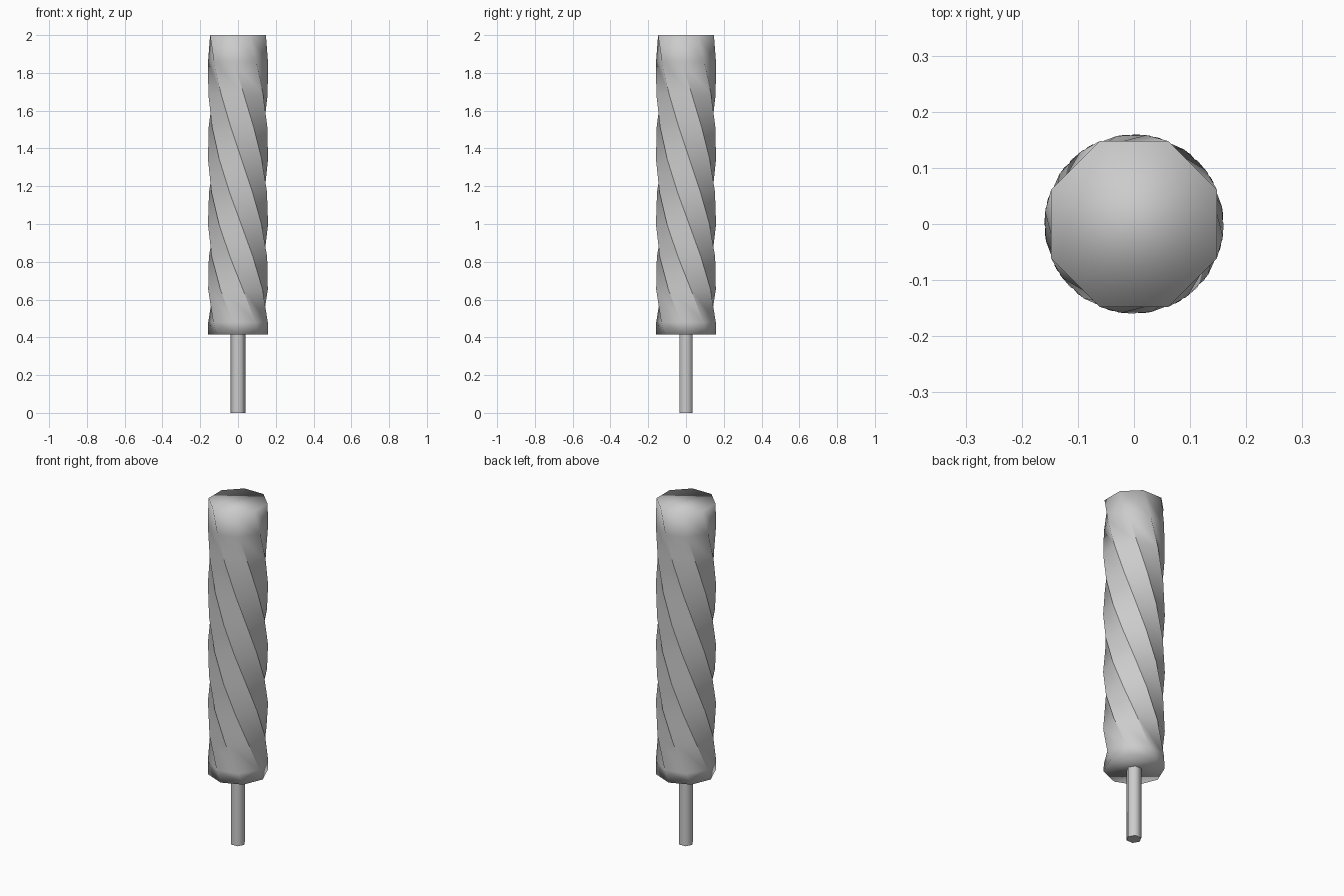
import bpy, bmesh, math

if "Cube" in bpy.data.objects:
    bpy.data.objects.remove(bpy.data.objects["Cube"])

SIDES, R = 8, 0.16
Z0, Z1 = 0.415, 2.0
TWIST = math.radians(202.5)
# ring heights: short end bands, even middle bands
N = 8
levels = [2.0] + [1.86 - (1.86 - 0.48) * i / N for i in range(N + 1)] + [Z0]


def make_object(name, bm):
    mesh = bpy.data.meshes.new(name)
    bmesh.ops.recalc_face_normals(bm, faces=bm.faces)
    bm.to_mesh(mesh)
    bm.free()
    ob = bpy.data.objects.new(name, mesh)
    bpy.context.collection.objects.link(ob)
    return ob


# twisted octagonal body
bm = bmesh.new()
rings = []
for z in levels:
    t = (Z1 - z) / (Z1 - Z0)
    a0 = math.pi / SIDES + TWIST * (0.8 * t + 0.2 * t * t)
    rings.append([bm.verts.new((R * math.cos(a0 + k * math.tau / SIDES),
                                R * math.sin(a0 + k * math.tau / SIDES), z))
                  for k in range(SIDES)])
for i, (a, b) in enumerate(zip(rings, rings[1:])):
    for k in range(SIDES):
        j = (k + 1) % SIDES
        bm.faces.new((a[k], b[k], b[j], a[j])).smooth = True
        # ridges are crisp in the middle and soften at the ends
        if 0 < i < len(rings) - 2:
            bm.edges.get((a[k], b[k])).smooth = False
for ring in (rings[0], rings[-1]):
    bm.faces.new(ring).smooth = True
make_object("twisted_body", bm)

# hexagonal stick
bm = bmesh.new()
low, high = [[bm.verts.new((0.04 * math.cos(k * math.tau / 6),
                            0.04 * math.sin(k * math.tau / 6), z))
              for k in range(6)] for z in (0, 0.43)]
for k in range(6):
    j = (k + 1) % 6
    bm.faces.new((low[k], low[j], high[j], high[k])).smooth = True
bm.faces.new(low)
bm.faces.new(high)
for ring in (low, high):
    for k in range(6):
        bm.edges.get((ring[k], ring[(k + 1) % 6])).smooth = False
make_object("stick", bm)
